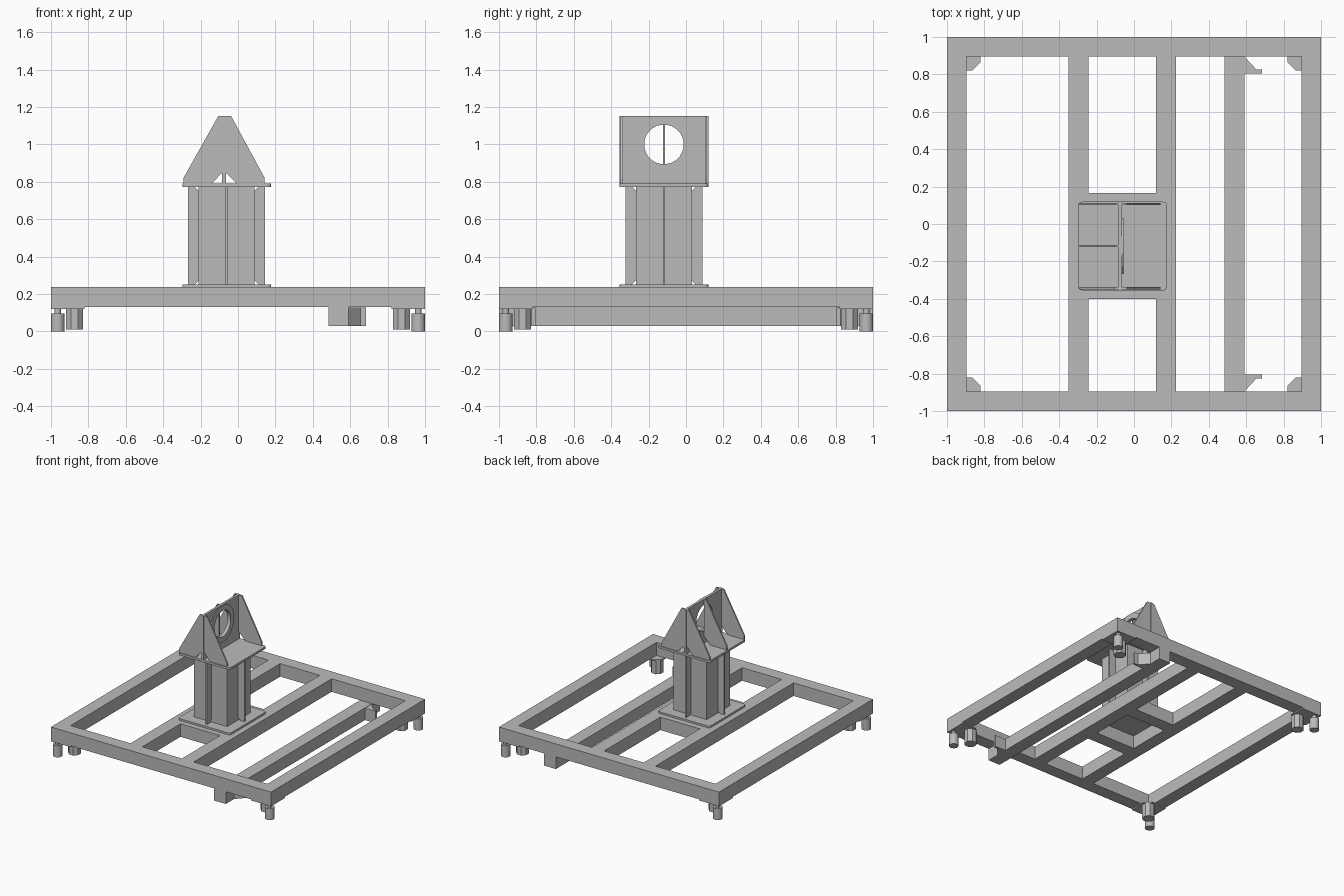
import bpy, bmesh, math
from mathutils import Vector

if "Cube" in bpy.data.objects:
    bpy.data.objects.remove(bpy.data.objects["Cube"])

steel = bpy.data.materials.new("steel grey")
steel.use_nodes = True
grey = (0.5, 0.5, 0.5, 1)
steel.diffuse_color = grey
steel.node_tree.nodes["Principled BSDF"].inputs["Base Color"].default_value = grey


def prism(name, points, low, high, axis="z"):
    """Extrude a flat outline from low to high along one axis."""
    place = {"x": lambda a, b, h: (h, a, b),
             "y": lambda a, b, h: (a, h, b),
             "z": lambda a, b, h: (a, b, h)}[axis]
    bm = bmesh.new()
    face = bm.faces.new([bm.verts.new(place(a, b, low)) for a, b in points])
    new = bmesh.ops.extrude_face_region(bm, geom=[face])["geom"]
    shift = Vector(place(0, 0, high - low))
    bmesh.ops.translate(bm, vec=shift, verts=[v for v in new if isinstance(v, bmesh.types.BMVert)])
    bmesh.ops.recalc_face_normals(bm, faces=bm.faces)
    mesh = bpy.data.meshes.new(name)
    bm.to_mesh(mesh)
    bm.free()
    mesh.materials.append(steel)
    obj = bpy.data.objects.new(name, mesh)
    bpy.context.scene.collection.objects.link(obj)
    return obj


def box(name, x, y, z):
    return prism(name, [(x[0], y[0]), (x[1], y[0]), (x[1], y[1]), (x[0], y[1])], *z)


def circle(cx, cy, r, n):
    step = 2 * math.pi / n
    return [(cx + r * math.cos(step * (i + 0.5)), cy + r * math.sin(step * (i + 0.5))) for i in range(n)]


def smooth(obj):
    bpy.ops.object.select_all(action="DESELECT")
    obj.select_set(True)
    bpy.context.view_layer.objects.active = obj
    bpy.ops.object.shade_smooth_by_angle(angle=math.radians(35))


def cut(obj, cutter):
    mod = obj.modifiers.new("bore", "BOOLEAN")
    mod.object = cutter
    mod.solver = "EXACT"
    bpy.context.view_layer.objects.active = obj
    bpy.ops.object.modifier_apply(modifier=mod.name)


# Base frame
deck = (0.13, 0.237)
inner = 0.895
for name, s in (("front", -1), ("back", 1)):
    box(name + "_rail", (-1, 1), sorted((s, s * inner)), deck)
for name, s in (("right", -1), ("left", 1)):
    box(name + "_rail", sorted((s, s * inner)), (-inner, inner), deck)
box("right_inner_rail", (-0.35, -0.243), (-inner, inner), deck)
box("left_inner_rail", (0.117, 0.224), (-inner, inner), deck)
for name, y in (("front", -0.4), ("back", 0.06)):
    box(name + "_cross_member", (-0.243, 0.117), (y, y + 0.107), deck)

# Lower beam with a bracket at each end
box("lower_beam", (0.483, 0.59), (-1, 1), (0.03, 0.13))
for name, s in (("front", -1), ("back", 1)):
    outline = [(0.59, 0.805), (0.685, 0.805), (0.685, 0.825), (0.655, 0.825), (0.59, 0.895)]
    prism(name + "_beam_bracket", [(x, s * y) for x, y in outline], 0.03, 0.127)

# Corner plates, levelling feet and guide blocks
for name, sx, sy in (("front_right", -1, -1), ("front_left", 1, -1),
                     ("back_right", -1, 1), ("back_left", 1, 1)):
    outline = [(1, 1), (0.82, 1), (0.82, 0.865), (0.865, 0.82), (1, 0.82)]
    prism(name + "_corner_plate", [(sx * x, sy * y) for x, y in outline], 0.12, 0.13)
    smooth(prism(name + "_foot", circle(sx * 0.964, sy * 0.964, 0.036, 16), 0, 0.095))
    smooth(prism(name + "_foot_stem", circle(sx * 0.964, sy * 0.964, 0.018, 12), 0.095, 0.12))
    prism(name + "_guide_block", circle(sx * 0.874, sy * 0.874, 0.048, 8), 0.01, 0.12)

# Column with end plates and fins
cx, cy = -0.061, -0.118
half, core, reach = 0.237, 0.15, 0.206
z0, z1 = 0.252, 0.772
for name, low, high in (("base", 0.237, z0), ("top", z1, 0.79)):
    outline = []
    for k, (sx, sy) in enumerate(((1, 1), (-1, 1), (-1, -1), (1, -1))):
        for j in range(5):
            a = math.pi / 2 * (k + j / 4)
            outline.append((cx + sx * (half - 0.02) + 0.02 * math.cos(a),
                            cy + sy * (half - 0.02) + 0.02 * math.sin(a)))
    prism(name + "_plate", outline, low, high)
box("column", (cx - core, cx + core), (cy - core, cy + core), (z0, z1))
fin = [(core, z0 + 0.02), (core + 0.02, z0), (reach, z0),
       (reach, z1), (core + 0.02, z1), (core, z1 - 0.02)]
t = 0.006
for side, s in (("left", 1), ("right", -1)):
    prism(side + "_column_fin", [(cx + s * a, z) for a, z in fin], cy - t, cy + t, "y")
for side, s in (("back", 1), ("front", -1)):
    prism(side + "_column_fin", [(cy + s * a, z) for a, z in fin], cx - t, cx + t, "x")

# Bored upright wall with flange ring
zt, zb = 1.152, 0.79
wall = prism("upright_wall", [(cy - half, zb), (cy + half, zb), (cy + half, zt), (cy - half, zt)],
             -0.085, -0.065, "x")
flange = prism("bore_flange", circle(cy, 1.0, 0.155, 12), -0.065, -0.057, "x")
bore = prism("bore_cutter", circle(cy, 1.0, 0.106, 24), -0.2, 0.1, "x")
bore.hide_render = True
cut(wall, bore)
cut(flange, bore)
bpy.data.objects.remove(bore)

# Triangular ribs bracing the wall
right_rib = [(-0.085, zt), (-0.105, zt), (-0.292, 0.82), (-0.292, zb), (-0.14, zb), (-0.085, 0.85)]
left_rib = [(-0.065, zt), (-0.037, zt), (0.143, 0.82), (0.143, zb), (-0.005, zb), (-0.065, 0.85)]
for name, y in (("front", cy - 0.225), ("middle", cy), ("back", cy + 0.225)):
    prism(name + "_right_rib", right_rib, y - t, y + t, "y")
    if name != "middle":
        prism(name + "_left_rib", left_rib, y - t, y + t, "y")
